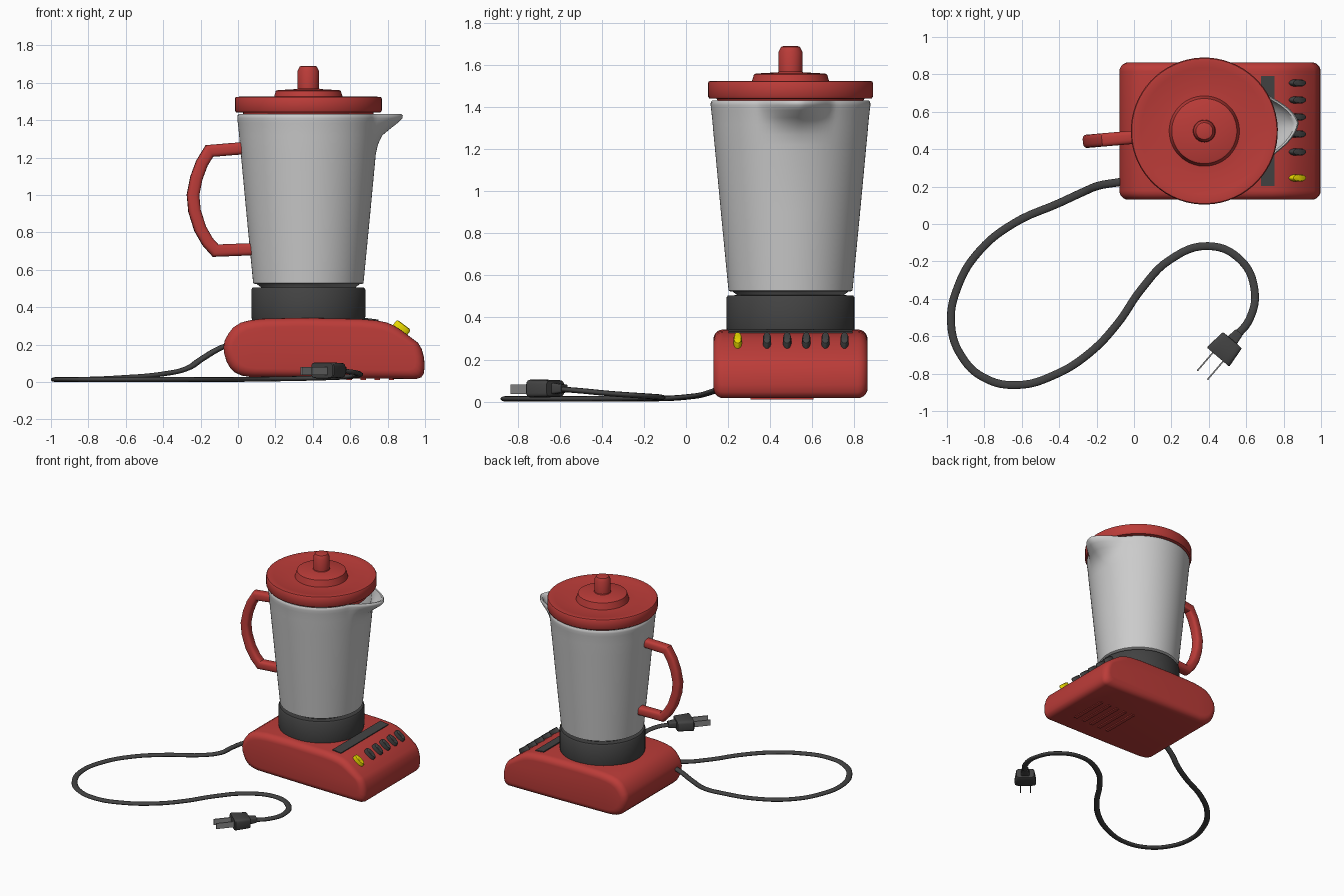
import bpy, bmesh, math
from mathutils import Matrix, Vector

if "Cube" in bpy.data.objects:
    bpy.data.objects.remove(bpy.data.objects["Cube"])

RED = (0.5, 0.045, 0.04, 1)
DARK = (0.055, 0.055, 0.055, 1)
YELLOW = (0.8, 0.68, 0.0, 1)
CX, CY = 0.376, 0.497          # jar axis
JAR = Matrix.Translation((CX, CY, 0)) @ Matrix.Rotation(math.radians(5), 4, 'Z')
mats = {}


def finish(ob, color, angle=35):
    if color:
        if color not in mats:
            mats[color] = bpy.data.materials.new("paint")
            mats[color].diffuse_color = color
        ob.data.materials.clear()
        ob.data.materials.append(mats[color])
    bpy.ops.object.select_all(action='DESELECT')
    ob.select_set(True)
    bpy.context.view_layer.objects.active = ob
    bpy.ops.object.shade_smooth_by_angle(angle=math.radians(angle))
    return ob


def loft(name, rings, color=None, matrix=Matrix(), angle=35):
    """Skin a list of equal-length closed rings and cap both ends."""
    bm = bmesh.new()
    vs = [[bm.verts.new(p) for p in r] for r in rings]
    n = len(vs[0])
    for a, b in zip(vs, vs[1:]):
        for i in range(n):
            j = (i + 1) % n
            bm.faces.new((a[i], a[j], b[j], b[i]))
    bm.faces.new(vs[0])
    bm.faces.new(vs[-1])
    bmesh.ops.recalc_face_normals(bm, faces=bm.faces)
    me = bpy.data.meshes.new(name)
    bm.to_mesh(me)
    bm.free()
    ob = bpy.data.objects.new(name, me)
    bpy.context.collection.objects.link(ob)
    ob.matrix_world = matrix
    return finish(ob, color, angle)


def oval(a, b, n=16, p=1.0):
    """Ellipse points; p below 1 squares it off."""
    out = []
    for i in range(n):
        t = 2 * math.pi * (i + 0.5) / n
        c, s = math.cos(t), math.sin(t)
        out.append((a * math.copysign(abs(c) ** p, c), b * math.copysign(abs(s) ** p, s)))
    return out


def lathe(name, profile, color, n=64):
    rings = [[(x, y, z) for x, y in oval(r, r, n)] for r, z in profile]
    return loft(name, rings, color, JAR)


def box(name, half, center, color, tilt=0, parent=Matrix()):
    a, b, c = half
    rings = [[(-a, -b, z), (a, -b, z), (a, b, z), (-a, b, z)] for z in (-c, c)]
    return loft(name, rings, color, parent @ Matrix.Translation(center) @ Matrix.Rotation(tilt, 4, 'Y'))


# Base: side profile lofted across y with rounded flanks
side = [(-0.078, 0.187), (-0.07, 0.225), (-0.05, 0.26), (-0.025, 0.292), (0.015, 0.317), (0.06, 0.329),
        (0.128, 0.338), (0.33, 0.343), (0.65, 0.337), (0.74, 0.329), (0.795, 0.318), (0.835, 0.301),
        (0.87, 0.279), (0.963, 0.209), (0.983, 0.175), (0.995, 0.128), (0.998, 0.08), (0.993, 0.045),
        (0.98, 0.025), (0.955, 0.016), (0.5, 0.02), (0.064, 0.027), (0.02, 0.034), (-0.016, 0.05),
        (-0.042, 0.075), (-0.06, 0.107), (-0.073, 0.147)]
R, HW = 0.048, 0.367
steps = [math.radians(a) for a in (90, 72, 54, 36, 18, 0)]
slices = [(-1, t) for t in steps] + [(1, t) for t in reversed(steps)]
rings = []
for sgn, t in slices:
    d = R * (1 - math.cos(t))
    y = CY + sgn * (HW - R + R * math.sin(t))
    rings.append([(0.46 + (x - 0.46) * (1 - d / 0.54), y, 0.18 + (z - 0.18) * (1 - d / 0.165))
                  for x, z in side])
loft("base", rings, RED, angle=40)

# Label strip, buttons and underside vents
box("label_strip", (0.036, 0.295, 0.006), (0.715, CY, 0.332), DARK, math.radians(7))
for i, y in enumerate((0.246, 0.385, 0.481, 0.572, 0.663, 0.754)):
    prof = [(1, -0.03), (1, 0.02), (0.92, 0.027), (0.75, 0.03)]
    rings = [[(x * k, v * k, z) for x, v in oval(0.047, 0.02, 20)] for k, z in prof]
    loft("button_%d" % (i + 1), rings, DARK if i else YELLOW,
         Matrix.Translation((0.87, y, 0.282)) @ Matrix.Rotation(math.radians(37), 4, 'Y'))
for i in range(5):
    box("vent_%d" % (i + 1), (0.014, 0.15, 0.006), (0.52 + 0.075 * i, CY - 0.04, 0.017), RED)

# Collar and neck
lathe("collar", [(0.30, 0.325), (0.305, 0.35), (0.305, 0.495), (0.298, 0.505), (0.25, 0.506)], DARK)
lathe("neck", [(0.25, 0.50), (0.255, 0.508), (0.282, 0.528)], (0.2, 0.2, 0.2, 1))

# Jar: hollow tapered wall with a pulled spout (radius, height, spout reach)
wall = [(0.285, 0.523, 0), (0.295, 0.528, 0), (0.331, 0.9, 0), (0.361, 1.22, 0), (0.366, 1.27, 0.007),
        (0.370, 1.317, 0.026), (0.373, 1.35, 0.062), (0.377, 1.385, 0.103), (0.380, 1.41, 0.125),
        (0.379, 1.424, 0.128), (0.373, 1.432, 0.127), (0.365, 1.43, 0.121), (0.360, 1.41, 0.113),
        (0.357, 1.385, 0.092), (0.354, 1.35, 0.052), (0.350, 1.317, 0.02), (0.342, 1.22, 0),
        (0.278, 0.56, 0)]
rings = []
for r, z, s in wall:
    ring = []
    for i in range(120):
        t = 2 * math.pi * i / 120
        off = abs((t + math.pi) % (2 * math.pi) - math.pi)
        q = max(0, 1 - off / 0.5)
        k = r + s * (0.4 * q + 0.6 * q * q * (3 - 2 * q))
        ring.append((k * math.cos(t), k * math.sin(t), z))
    rings.append(ring)
loft("jar", rings, None, JAR, 50)

# Lid with dished top, raised step, knob and inner plug
lathe("lid", [(0.035, 1.69), (0.045, 1.687), (0.058, 1.662), (0.057, 1.57), (0.06, 1.566), (0.165, 1.56),
              (0.174, 1.556), (0.188, 1.508), (0.24, 1.506), (0.34, 1.52), (0.37, 1.525), (0.388, 1.523),
              (0.393, 1.515), (0.393, 1.452), (0.387, 1.442), (0.35, 1.44), (0.335, 1.385), (0.32, 1.38)], RED)

# Handle: rounded bar swept along an angular path with mitred corners
path = [Vector(p) for p in ((0.03, 1.25), (-0.155, 1.235), (-0.195, 1.17), (-0.225, 1.09), (-0.243, 1.0),
                            (-0.235, 0.915), (-0.205, 0.82), (-0.165, 0.75), (-0.122, 0.702), (0.085, 0.71))]
rings = []
for i, p in enumerate(path):
    a = (p - path[i - 1]).normalized() if i else (path[1] - p).normalized()
    b = (path[i + 1] - p).normalized() if i < len(path) - 1 else a
    t = (a + b).normalized()
    m = 1 / max(0.7, t.dot(a))
    rings.append([(p.x - CX - t.y * u * m, v, p.y + t.x * u * m) for u, v in oval(0.033, 0.036, 16, 0.6)])
loft("handle", rings, RED, JAR)

# Cord: smooth path, flattened by the object's z scale
FLAT = 0.6
pts = [(-0.04, 0.23, 0.20), (-0.09, 0.222, 0.183), (-0.195, 0.203, 0.122), (-0.27, 0.172, 0.073),
       (-0.40, 0.112, 0.043), (-0.64, 0.005, 0.022), (-0.826, -0.144, 0.014), (-0.94, -0.33, 0.013),
       (-0.978, -0.535, 0.013), (-0.92, -0.71, 0.013), (-0.8, -0.823, 0.013), (-0.623, -0.861, 0.013),
       (-0.425, -0.807, 0.013), (-0.238, -0.69, 0.013), (-0.09, -0.535, 0.013), (0.04, -0.348, 0.014),
       (0.19, -0.193, 0.016), (0.393, -0.118, 0.02), (0.564, -0.187, 0.026), (0.644, -0.348, 0.037),
       (0.618, -0.508, 0.052), (0.537, -0.61, 0.06)]
cu = bpy.data.curves.new("cord", 'CURVE')
cu.dimensions = '3D'
cu.resolution_u = 6
cu.bevel_depth = 0.0215
cu.bevel_resolution = 3
cu.use_fill_caps = True
sp = cu.splines.new('BEZIER')
sp.bezier_points.add(len(pts) - 1)
for bp, (x, y, z) in zip(sp.bezier_points, pts):
    bp.co = (x, y, z / FLAT)
    bp.handle_left_type = bp.handle_right_type = 'AUTO'
cord = bpy.data.objects.new("cord", cu)
bpy.context.collection.objects.link(cord)
cord.scale.z = FLAT
bpy.context.view_layer.objects.active = cord
cord.select_set(True)
bpy.ops.object.convert(target='MESH')
finish(bpy.context.object, DARK, 50)

# Plug body with strain relief, and two blades
PLUG = Matrix.Translation((0.527, -0.62, 0.062)) @ Matrix.Rotation(math.atan2(-0.76, -0.65), 4, 'Z')
body = [(-0.055, 0.024, 0.019), (0.0, 0.032, 0.026), (0.002, 0.064, 0.036), (0.008, 0.068, 0.04),
        (0.114, 0.079, 0.043), (0.12, 0.075, 0.04)]
loft("plug", [[(s, u, v) for u, v in oval(a, b, 20, 0.35)] for s, a, b in body], DARK, PLUG)
for side_y, tag in ((-0.036, "left"), (0.036, "right")):
    box("plug_blade_" + tag, (0.068, 0.004, 0.022), (0.18, side_y, -0.003), (0.25, 0.25, 0.25, 1), 0, PLUG)

for m in bpy.data.materials:
    if m.users and not m.is_grease_pencil:
        m.use_nodes = True
        m.node_tree.nodes["Principled BSDF"].inputs["Base Color"].default_value = m.diffuse_color
